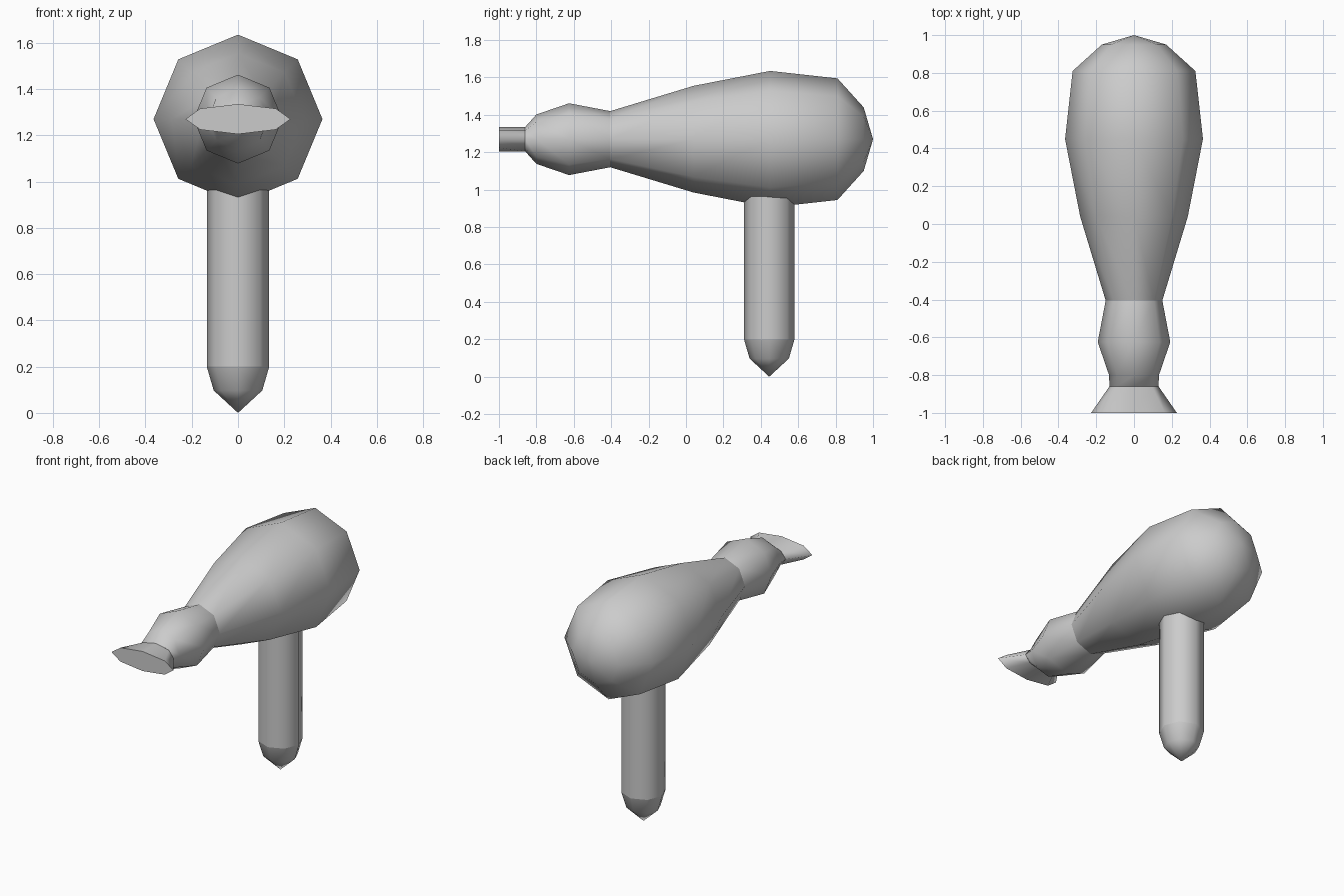
import bpy, bmesh
from math import cos, sin, pi

if "Cube" in bpy.data.objects:
    bpy.data.objects.remove(bpy.data.objects["Cube"])

SIDES = 8
AXIS_Z = 1.27      # height of the barrel axis
HANDLE_Y = 0.445   # handle position along the barrel


def circle(rx, rz=None):
    """Octagon section with corners on the axes."""
    rz = rx if rz is None else rz
    return [(rx * cos(2 * pi * i / SIDES), rz * sin(2 * pi * i / SIDES))
            for i in range(SIDES)]


def loft(name, sections, place, tip=None, cap_end=False):
    """Skin octagon sections [(station, outline)], with an optional pointed tip."""
    bm = bmesh.new()
    rings = [[bm.verts.new(place(u, v, t)) for u, v in outline]
             for t, outline in sections]
    for a, b in zip(rings, rings[1:]):
        for i in range(SIDES):
            j = (i + 1) % SIDES
            bm.faces.new((a[i], a[j], b[j], b[i]))
    if tip is not None:
        point = bm.verts.new(place(0, 0, tip))
        for i in range(SIDES):
            bm.faces.new((rings[-1][i], rings[-1][(i + 1) % SIDES], point))
    for f in bm.faces:
        f.smooth = True
    if cap_end:
        bm.faces.new(rings[-1]).smooth = False
    bmesh.ops.recalc_face_normals(bm, faces=bm.faces)
    # open tubes: make sure the skin faces away from the axis
    f = bm.faces[:][0]
    t0, t1 = sections[0][0], sections[1][0]
    centre = place(0, 0, (t0 + t1) / 2)
    out = sum((f.calc_center_median()[k] - centre[k]) * f.normal[k] for k in range(3))
    if out < 0:
        bmesh.ops.reverse_faces(bm, faces=bm.faces)
    mesh = bpy.data.meshes.new(name)
    bm.to_mesh(mesh)
    bm.free()
    obj = bpy.data.objects.new(name, mesh)
    bpy.context.collection.objects.link(obj)
    return obj


def along_y(u, v, t):
    return (u, t, AXIS_Z + v)


def along_z(u, v, t):
    return (u, HANDLE_Y + v, t)


# main barrel with rounded back
loft("body", [(y, circle(r)) for y, r in
              [(-0.405, 0.15), (0.04, 0.285), (0.45, 0.365), (0.81, 0.325), (0.95, 0.17)]],
     along_y, tip=1.0)

# bulged neck, flattening towards the nozzle
loft("neck", [(-0.405, circle(0.15)), (-0.625, circle(0.192)),
              (-0.80, circle(0.132)), (-0.86, circle(0.13, 0.065))], along_y)

# flared flat nozzle with a closed mouth
half = [(1, 0), (0.72, 0.7), (0, 1), (-0.72, 0.7)]
outline = half + [(-u, -v) for u, v in half]
loft("nozzle", [(y, [(u * w, v * 0.065) for u, v in outline])
                for y, w in [(-0.86, 0.13), (-1.0, 0.227)]], along_y, cap_end=True)

# straight handle, running up into the body
loft("handle", [(1.0, circle(0.135)), (0.2, circle(0.135))], along_z)

# pointed handle end
loft("handle_tip", [(0.2, circle(0.135)), (0.097, circle(0.105))], along_z, tip=0.0)
